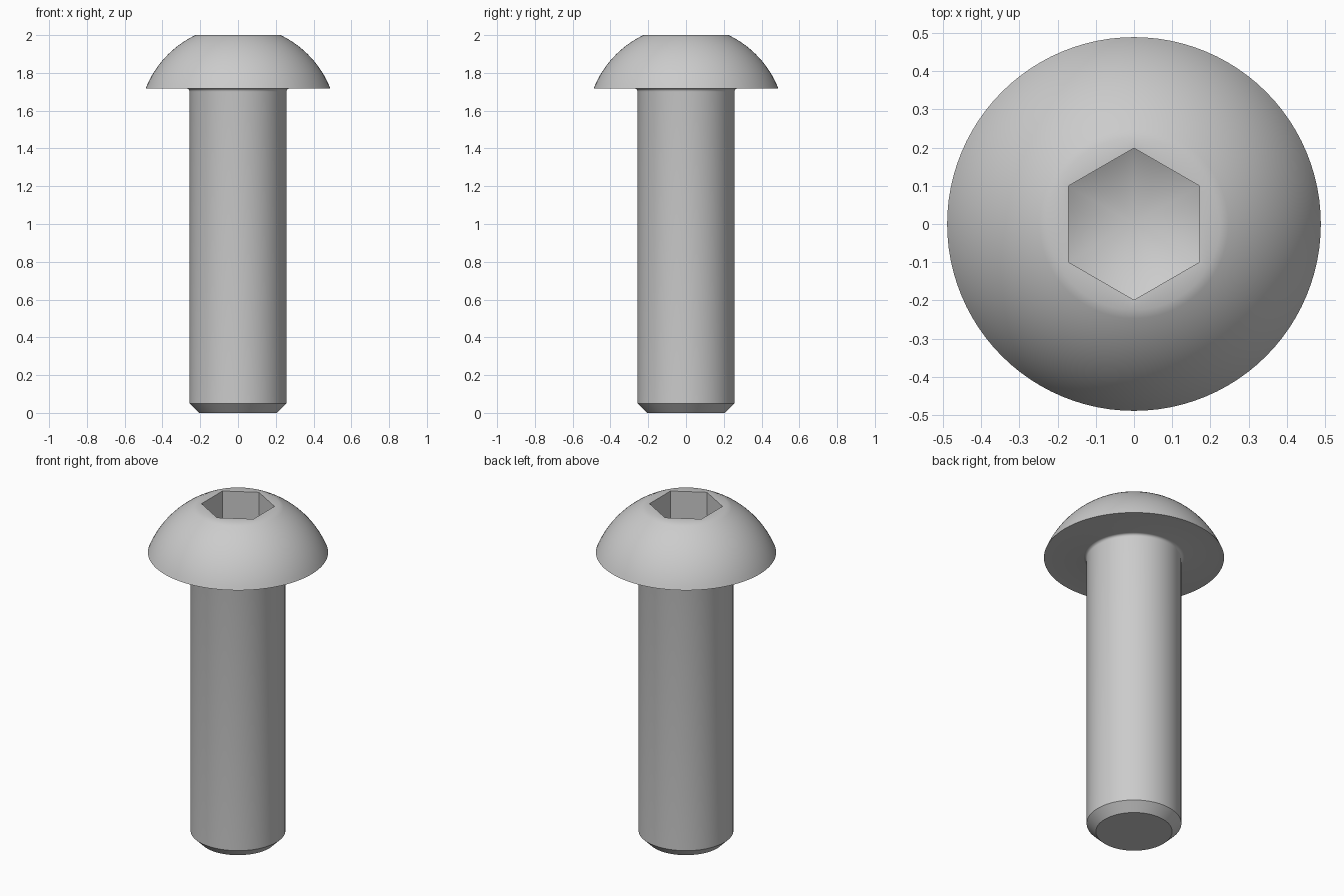
import bpy, bmesh, math

cube = bpy.data.objects.get("Cube")
if cube:
    bpy.data.objects.remove(cube, do_unlink=True)

SEGMENTS = 96            # multiple of 12, so socket corners land on vertices
SHAFT_R, HEAD_R, TOP_R = 0.257, 0.489, 0.225
HEAD_Z, TOP_Z = 1.717, 2.0
SOCKET_FLAT = 0.172      # centre to flat of the hex socket
FLOOR_Z, FLOOR_SLOPE = 1.72, 0.577

steel = bpy.data.materials.new("steel_grey")
steel.use_nodes = True
colour = (0.6, 0.6, 0.6, 1)
steel.diffuse_color = colour
steel.node_tree.nodes["Principled BSDF"].inputs["Base Color"].default_value = colour


def hex_radius(angle):
    """Distance to the hexagon side at an angle, with corners on the y axis."""
    off = (angle + math.pi / 6) % (math.pi / 3) - math.pi / 6
    return SOCKET_FLAT / math.cos(off)


# Shaft profile: end chamfer, straight side, fillet under the head
profile = [(SHAFT_R - 0.05, 0), (SHAFT_R, 0.05)]
fillet = 0.016
for i in range(5):
    a = math.radians(90) * i / 4
    profile.append((SHAFT_R + fillet * (1 - math.cos(a)),
                    HEAD_Z - fillet * (1 - math.sin(a))))

# Domed head: an arc centred on the axis, from the rim to the flat top
centre = (TOP_Z ** 2 + TOP_R ** 2 - HEAD_Z ** 2 - HEAD_R ** 2) / (2 * (TOP_Z - HEAD_Z))
dome = math.hypot(HEAD_R, HEAD_Z - centre)
start = math.atan2(HEAD_Z - centre, HEAD_R)
end = math.atan2(TOP_Z - centre, TOP_R)
for i in range(17):
    a = start + (end - start) * i / 16
    profile.append((dome * math.cos(a), centre + dome * math.sin(a)))

bm = bmesh.new()
angles = [2 * math.pi * i / SEGMENTS for i in range(SEGMENTS)]


def ring(radius, height):
    """Ring of vertices; radius and height are functions of angle and radius."""
    verts = []
    for a in angles:
        r = radius(a)
        verts.append(bm.verts.new((r * math.cos(a), r * math.sin(a), height(r))))
    return verts


rings = [ring(lambda a, r=r: r, lambda _, z=z: z) for r, z in profile]

# Hex socket: mouth, then the wall foot where it meets the conical floor
rings.append(ring(hex_radius, lambda r: TOP_Z))
rings.append(ring(hex_radius, lambda r: FLOOR_Z + FLOOR_SLOPE * r))

for low, high in zip(rings, rings[1:]):
    for i in range(SEGMENTS):
        j = (i + 1) % SEGMENTS
        bm.faces.new((low[i], low[j], high[j], high[i]))

# Flat shaft end and socket floor
bm.faces.new(rings[0][::-1])
tip = bm.verts.new((0, 0, FLOOR_Z))
for i in range(SEGMENTS):
    bm.faces.new((rings[-1][i], rings[-1][(i + 1) % SEGMENTS], tip))

mesh = bpy.data.meshes.new("button_head_screw")
bm.to_mesh(mesh)
bm.free()
mesh.materials.append(steel)
screw = bpy.data.objects.new("button_head_screw", mesh)
bpy.context.collection.objects.link(screw)

bpy.ops.object.select_all(action="DESELECT")
screw.select_set(True)
bpy.context.view_layer.objects.active = screw
bpy.ops.object.shade_smooth_by_angle(angle=math.radians(32))
